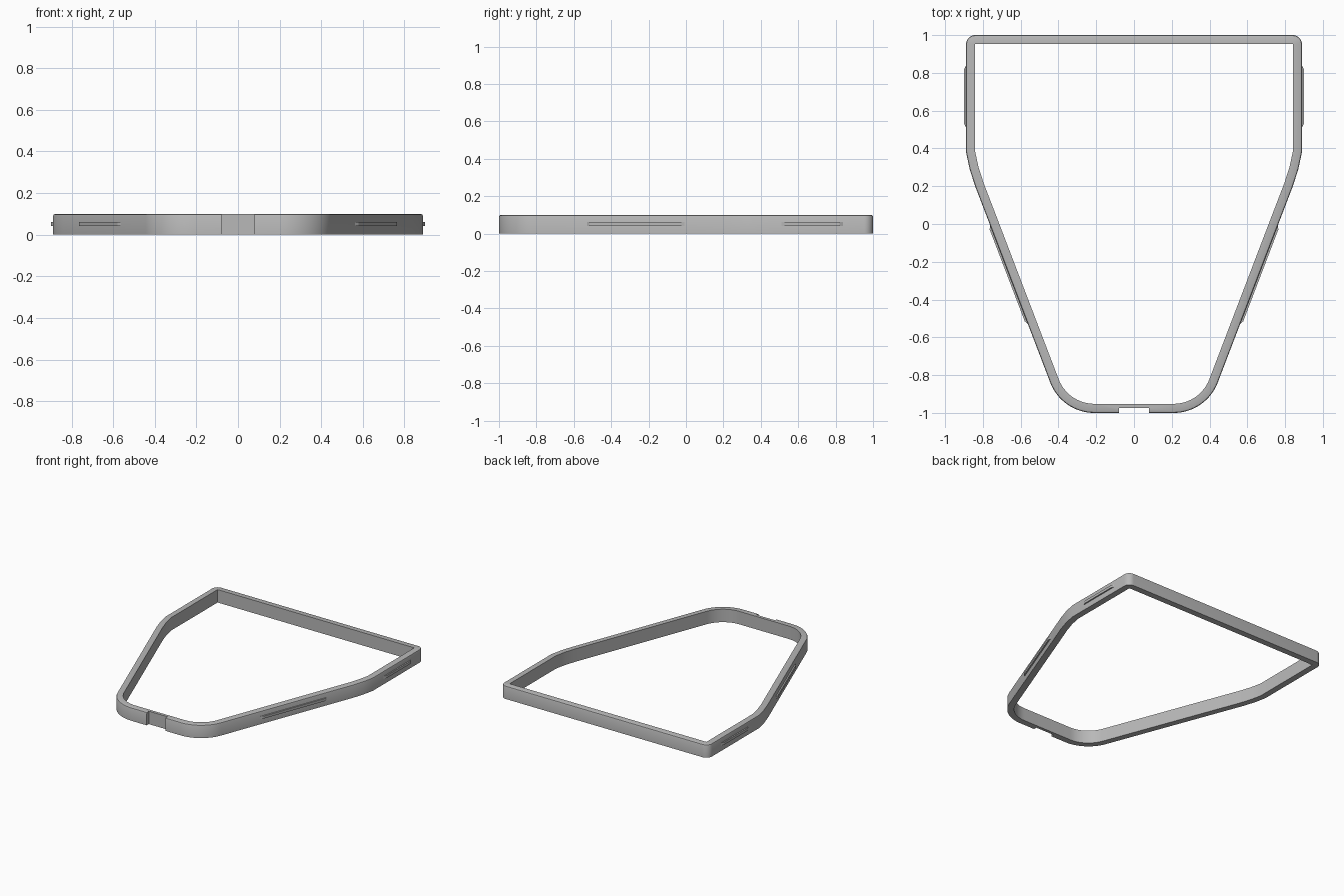
import bpy
import bmesh
from math import sin, cos, radians
from mathutils import Vector

cube = bpy.data.objects.get("Cube")
if cube:
    bpy.data.objects.remove(cube, do_unlink=True)

HEIGHT = 0.1
WALL = 0.048
SLOPE = -20.9  # facing direction of the tapering sides, degrees

grey = bpy.data.materials.new("plain grey")
grey.use_nodes = True
grey.diffuse_color = (0.48, 0.48, 0.48, 1)
grey.node_tree.nodes["Principled BSDF"].inputs["Base Color"].default_value = grey.diffuse_color


def direction(deg):
    return Vector((cos(radians(deg)), sin(radians(deg)), 0))


def make_object(name, bm):
    bmesh.ops.recalc_face_normals(bm, faces=bm.faces[:])
    mesh = bpy.data.meshes.new(name)
    bm.to_mesh(mesh)
    bm.free()
    mesh.materials.append(grey)
    obj = bpy.data.objects.new(name, mesh)
    bpy.context.collection.objects.link(obj)
    return obj


def arc(cx, cy, radius, start, end, steps):
    """Outline points paired with their outward directions."""
    result = []
    for i in range(steps + 1):
        n = direction(start + (end - start) * i / steps)
        result.append((Vector((cx, cy, 0)) + n * radius, n))
    return result


# Half outline: back corner, shoulder curve, taper, front corner
half = arc(0.841, 0.952, WALL, 90, 0, 8)
for x, y, angle in [(0.889, 0.38, -6), (0.87, 0.29, -15), (0.841, 0.2, -19.5),
                    (0.767, 0.007, SLOPE)]:
    half.append((Vector((x, y, 0)), direction(angle)))
half += arc(0.21, -0.75, 0.25, SLOPE, -90, 16)

flip = Vector((-1, 1, 1))
outline = half + [(p * flip, n * flip) for p, n in reversed(half)]

# Frame: wall section swept round the outline, outer top edge rounded
section = [(0, 0), (0, HEIGHT - 0.01), (0.003, HEIGHT - 0.003),
           (0.01, HEIGHT), (WALL, HEIGHT), (WALL, 0)]
bm = bmesh.new()
rings = [[bm.verts.new(p - n * inset + Vector((0, 0, z))) for p, n in outline]
         for inset, z in section]
for a, b in zip(rings, rings[1:] + rings[:1]):
    for i in range(len(outline)):
        j = (i + 1) % len(outline)
        bm.faces.new((a[i], a[j], b[j], b[i]))
bmesh.ops.remove_doubles(bm, verts=bm.verts[:], dist=0.0002)
frame = make_object("frame", bm)

# Notch in the middle of the front wall
bm = bmesh.new()
bmesh.ops.create_cube(bm, size=1)
bmesh.ops.scale(bm, vec=(0.16, 0.05, 0.4), verts=bm.verts[:])
bmesh.ops.translate(bm, vec=(0, -1, 0.05), verts=bm.verts[:])
cutter = make_object("notch_cutter", bm)
cutter.hide_render = True
cut = frame.modifiers.new("notch", 'BOOLEAN')
cut.operation = 'DIFFERENCE'
cut.solver = 'EXACT'
cut.object = cutter
bpy.context.view_layer.objects.active = frame
frame.select_set(True)
bpy.ops.object.modifier_apply(modifier=cut.name)
bpy.data.objects.remove(cutter, do_unlink=True)
bpy.ops.object.shade_smooth_by_angle(angle=radians(25))


def rib(name, start, end, normal, side):
    """Raised bar with chamfered ends on an outer wall."""
    start, end = Vector(start), Vector(end)
    along = (end - start).normalized()
    bm = bmesh.new()
    loops = []
    for z in (0.042, 0.062):
        corners = [start - normal * 0.01, start, start + along * 0.02 + normal * 0.01,
                   end - along * 0.02 + normal * 0.01, end, end - normal * 0.01]
        loops.append([bm.verts.new((c.x * side, c.y, z)) for c in corners])
    low, high = loops
    bm.faces.new(low)
    bm.faces.new(high)
    for i in range(len(low)):
        j = (i + 1) % len(low)
        bm.faces.new((low[i], low[j], high[j], high[i]))
    make_object(name, bm)


# Ribs on the straight and tapering sides
for side, word in ((1, "left"), (-1, "right")):
    rib(word + "_side_rib", (0.889, 0.84, 0), (0.889, 0.51, 0), direction(0), side)
    rib(word + "_taper_rib", (0.762, -0.007, 0), (0.562, -0.53, 0), direction(SLOPE), side)
